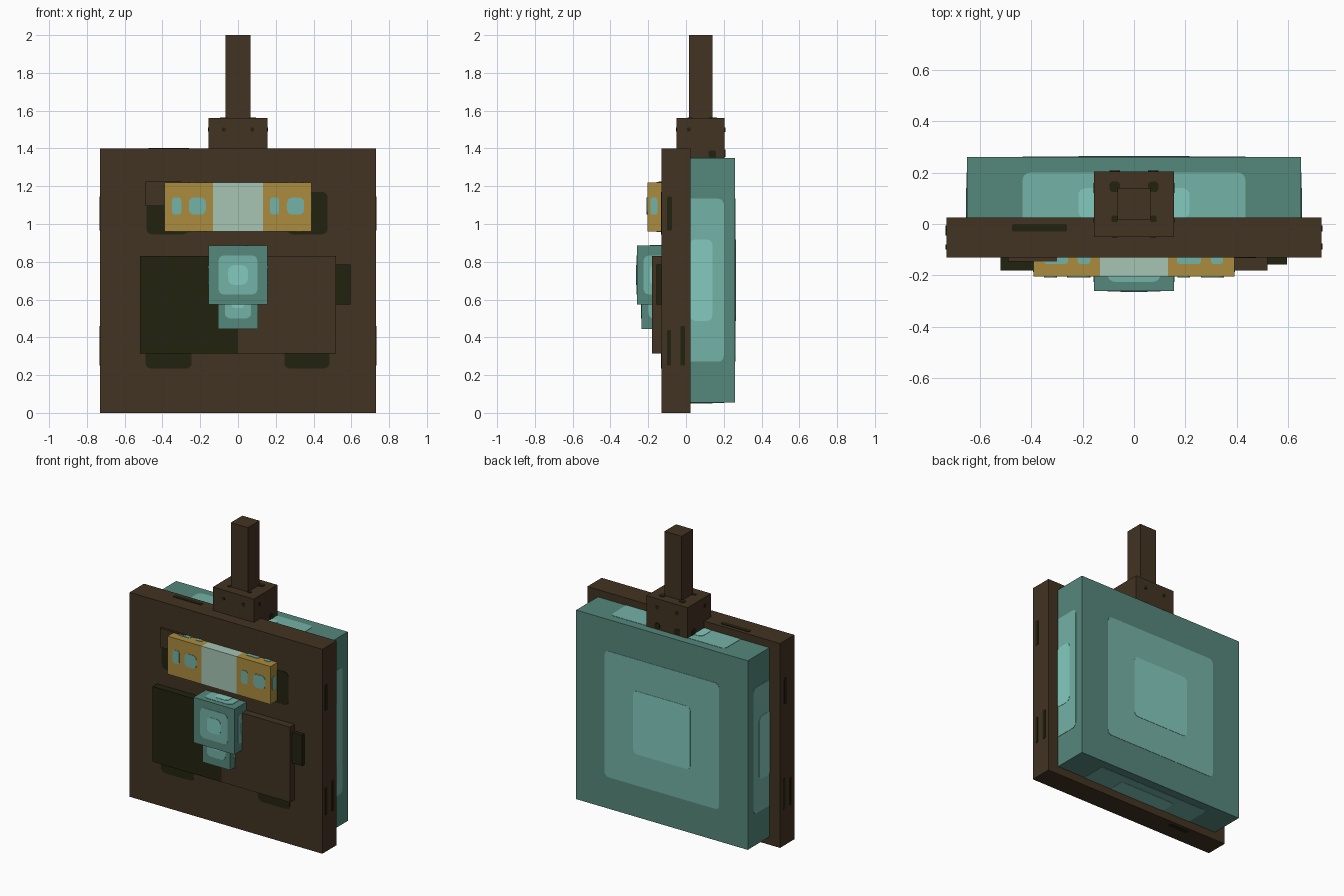
import bpy, bmesh, math
from mathutils import Vector

cube = bpy.data.objects.get("Cube")
if cube:
    bpy.data.objects.remove(cube)


def linear(c):
    c /= 255
    return c / 12.92 if c <= 0.04045 else ((c + 0.055) / 1.055) ** 2.4


# Flat colours
COLOURS = {
    "brown": (66, 51, 34), "dark_olive": (34, 34, 15),
    "deep_teal": (85, 135, 123), "mid_teal": (116, 178, 166),
    "bright_teal": (131, 202, 190), "gold": (171, 140, 62),
    "pale_green": (166, 197, 180),
}
MATS = list(COLOURS)
for key, rgb in COLOURS.items():
    m = bpy.data.materials.new(key)
    col = (*[linear(c) for c in rgb], 1)
    m.diffuse_color = col
    m.use_nodes = True
    bsdf = m.node_tree.nodes["Principled BSDF"]
    bsdf.inputs["Base Color"].default_value = col
    bsdf.inputs["Roughness"].default_value = 0.9


def add_box(bm, lo, hi, mat):
    lo, hi = Vector(lo), Vector(hi)
    vs = bmesh.ops.create_cube(bm, size=1)["verts"]
    for v in vs:
        v.co = Vector([(lo[i] + hi[i]) / 2 + v.co[i] * (hi[i] - lo[i]) for i in range(3)])
    for f in {f for v in vs for f in v.link_faces}:
        f.material_index = MATS.index(mat)


def add_patch(bm, axis, pos, sign, u, v, mat, radius=0.03, lift=0.003):
    """Thin rounded plate on an axis-aligned face; u, v are the other axes in xyz order."""
    r = min(radius, 0.3 * (u[1] - u[0]), 0.3 * (v[1] - v[0]))
    corners = [(u[1] - r, v[1] - r), (u[0] + r, v[1] - r), (u[0] + r, v[0] + r), (u[1] - r, v[0] + r)]
    verts = []
    for q, (cu, cv) in enumerate(corners):
        for s in range(5):
            a = math.pi / 2 * (q + s / 4)
            p = [cu + r * math.cos(a), cv + r * math.sin(a)]
            p.insert(axis, pos - sign * 0.001)
            verts.append(bm.verts.new(p))
    base = bm.faces.new(verts)
    top = bmesh.ops.extrude_face_region(bm, geom=[base])["geom"]
    tv = [g for g in top if isinstance(g, bmesh.types.BMVert)]
    for w in tv:
        w.co[axis] = pos + sign * lift
    for f in {f for w in tv for f in w.link_faces} | ({base} if base.is_valid else set()):
        f.material_index = MATS.index(mat)


def finish(name, bm):
    bmesh.ops.recalc_face_normals(bm, faces=bm.faces)
    me = bpy.data.meshes.new(name)
    bm.to_mesh(me)
    bm.free()
    for key in MATS:
        me.materials.append(bpy.data.materials[key])
    ob = bpy.data.objects.new(name, me)
    bpy.context.collection.objects.link(ob)
    return ob


def part(name, lo, hi, mat, patches=()):
    bm = bmesh.new()
    add_box(bm, lo, hi, mat)
    for p in patches:
        add_patch(bm, *p)
    return finish(name, bm)


def glowing_box(name, lo, hi):
    """Teal box with two nested lighter panels on each face."""
    patches = []
    for axis in range(3):
        a, b = [i for i in range(3) if i != axis]
        for pos, sign in ((lo[axis], -1), (hi[axis], 1)):
            for frac, mat, lift in ((2 / 3, "mid_teal", 0.002), (1 / 3, "bright_teal", 0.004)):
                span = []
                for i in (a, b):
                    c, h = (lo[i] + hi[i]) / 2, (hi[i] - lo[i]) / 2 * frac
                    span.append((c - h, c + h))
                patches.append((axis, pos, sign, *span, mat, 0.03, lift))
    return part(name, lo, hi, "deep_teal", patches)


D = "dark_olive"

# Main board with dark worn patches
board = [(1, -0.13, -1, u, v, D) for u, v in (
    ((-0.485, -0.26), (0.945, 1.17)), ((0.26, 0.475), (0.945, 1.17)),
    ((-0.49, -0.245), (0.235, 0.46)), ((0.245, 0.485), (0.235, 0.46)))]
for side, upper in ((1, (-0.1, -0.075)), (-1, (-0.045, -0.02))):
    for u, v in ((upper, (0.965, 1.145)), ((-0.1, -0.08), (0.25, 0.44)), ((-0.03, -0.005), (0.25, 0.46))):
        board.append((0, side * 0.73, side, u, v, D))
board.append((2, 1.4, 1, (-0.475, -0.26), (-0.03, 0.0), D))
board.append((2, 0.0, -1, (-0.46, -0.3), (-0.03, 0.0), D, 0.03, 0.0015))
part("main_board", (-0.73, -0.13, 0), (0.73, 0.025, 1.4), "brown", board)

# Large glowing tank at the back, and the small nose blocks at the front
glowing_box("back_tank", (-0.65, -0.10, 0.055), (0.65, 0.26, 1.35))
glowing_box("nose_upper", (-0.155, -0.26, 0.575), (0.155, -0.05, 0.885))
glowing_box("nose_lower", (-0.105, -0.235, 0.445), (0.105, -0.025, 0.775))

# Neck block with rivet holes, and the post above it
holes = []
for x in (-0.075, 0.075):
    for axis, pos, sign, v, s in ((1, -0.05, -1, 1.5, 0.01), (1, 0.205, 1, 1.5, 0.012),
                                  (1, 0.205, 1, 1.375, 0.02), (2, 1.56, 1, 0.145, 0.02),
                                  (2, 1.56, 1, 0.02, 0.013)):
        holes.append((axis, pos, sign, (x - s, x + s), (v - s, v + s), D))
for sign in (-1, 1):
    for y, z, s in ((0.015, 1.5, 0.01), (0.14, 1.37, 0.02)):
        holes.append((0, sign * 0.155, sign, (y - s, y + s), (z - s, z + s), D))
part("neck_block", (-0.155, -0.05, 1.3), (0.155, 0.205, 1.56), "brown", holes)
part("post", (-0.065, 0.015, 1.56), (0.065, 0.14, 2.0), "brown")

# Front mouth slab, right-hand half dark
bm = bmesh.new()
add_box(bm, (-0.52, -0.18, 0.315), (0.52, -0.12, 0.83), "brown")
bmesh.ops.bisect_plane(bm, geom=bm.verts[:] + bm.edges[:] + bm.faces[:],
                       plane_co=(0, 0, 0), plane_no=(1, 0, 0))
for f in bm.faces:
    if f.calc_center_median().x < -0.001:
        f.material_index = MATS.index(D)
finish("mouth_slab", bm)

# Small tabs beside the slab and the visor
part("slab_tab", (0.5, -0.157, 0.575), (0.595, -0.12, 0.785), D)
part("brow_tab", (-0.49, -0.145, 1.095), (-0.3, -0.12, 1.225), "brown")

# Gold visor with pale centre band
bm = bmesh.new()
add_box(bm, (-0.39, -0.205, 0.96), (0.39, -0.12, 1.22), "gold")
for x in (-0.132, 0.132):
    bmesh.ops.bisect_plane(bm, geom=bm.verts[:] + bm.edges[:] + bm.faces[:],
                           plane_co=(x, 0, 0), plane_no=(1, 0, 0))
for f in bm.faces:
    if abs(f.calc_center_median().x) < 0.13:
        f.material_index = MATS.index("pale_green")

# Visor windows on the front, top, bottom and ends
for u in ((-0.35, -0.30), (-0.26, -0.17), (0.17, 0.217), (0.26, 0.35)):
    add_patch(bm, 1, -0.205, -1, u, (1.05, 1.14), "mid_teal")
for u in ((-0.35, -0.257), (-0.22, -0.17), (0.167, 0.26), (0.30, 0.346)):
    for z, sign in ((1.22, 1), (0.96, -1)):
        add_patch(bm, 2, z, sign, u, (-0.155, -0.122), "mid_teal", 0.015)
for sign in (-1, 1):
    add_patch(bm, 0, sign * 0.39, sign, (-0.187, -0.152), (1.05, 1.14), "mid_teal")
finish("visor", bm)
